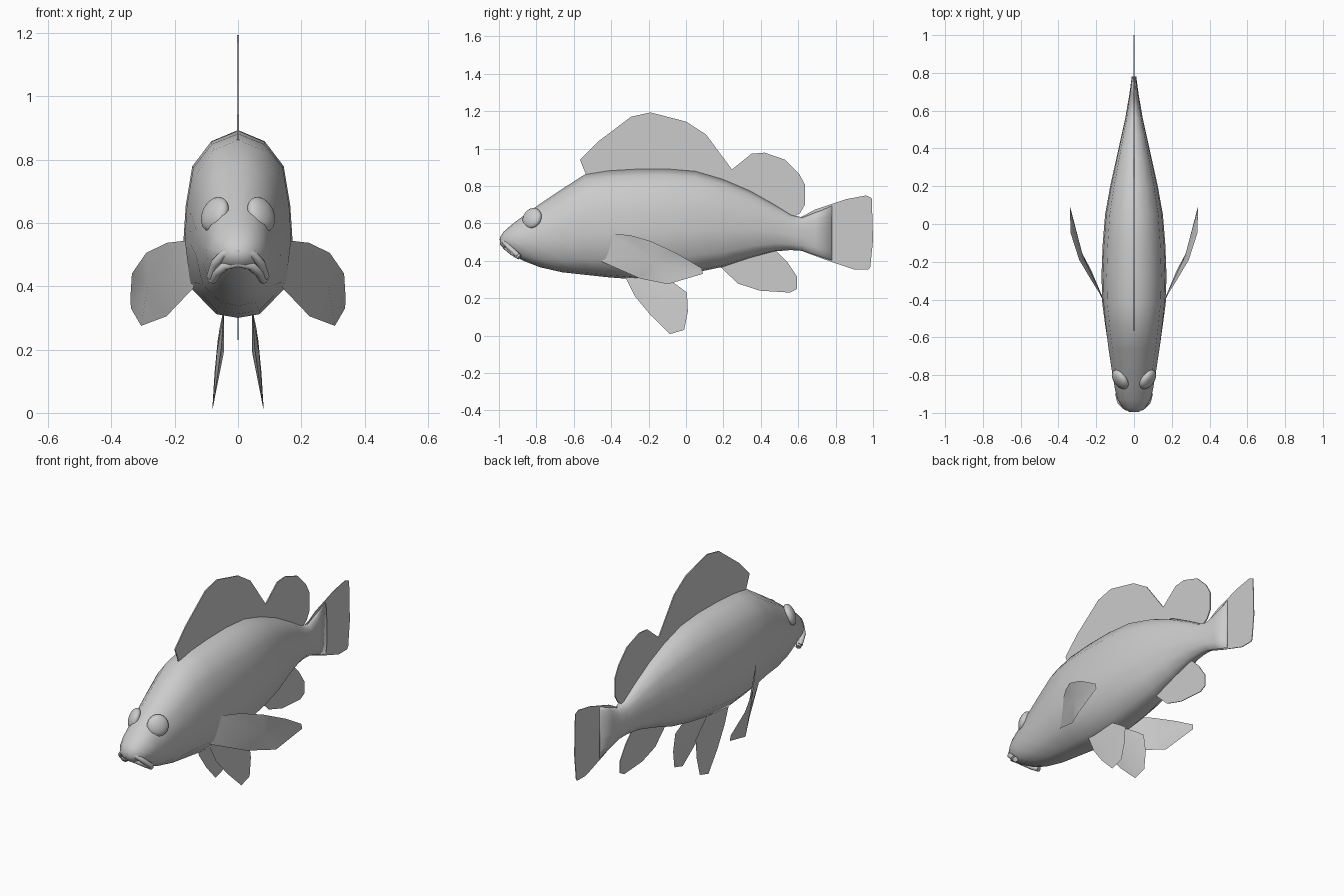
import bpy, bmesh, math
from mathutils import Vector, Matrix

cube = bpy.data.objects.get("Cube")
if cube:
    bpy.data.objects.remove(cube, do_unlink=True)

grey = bpy.data.materials.new("light grey")
grey.use_nodes = True
COLOUR = (0.6, 0.6, 0.6, 1)
grey.diffuse_color = COLOUR
grey.node_tree.nodes["Principled BSDF"].inputs["Base Color"].default_value = COLOUR


def add_object(name, bm, smooth=True):
    bmesh.ops.recalc_face_normals(bm, faces=bm.faces)
    for f in bm.faces:
        f.smooth = smooth
    mesh = bpy.data.meshes.new(name)
    bm.to_mesh(mesh)
    bm.free()
    mesh.materials.append(grey)
    ob = bpy.data.objects.new(name, mesh)
    bpy.context.collection.objects.link(ob)
    return ob


def flat_fin(name, outline, thickness=0.004):
    """Thin upright plate on the centre line from a (y, z) outline."""
    bm = bmesh.new()
    bm.faces.new([bm.verts.new((0, y, z)) for y, z in outline])
    ob = add_object(name, bm, False)
    mod = ob.modifiers.new("thickness", 'SOLIDIFY')
    mod.thickness, mod.offset = thickness, 0


def paired_fin(name, outline, centre, bulge):
    """Thin lens-shaped fin: rim points joined to two raised centre points."""
    for side, label in ((1, "left"), (-1, "right")):
        bm = bmesh.new()
        rim = [bm.verts.new((side * x, y, z)) for x, y, z in outline]
        for s in (1, -1):
            mid = bm.verts.new((side * (centre[0] + s * bulge), centre[1], centre[2]))
            for a, b in zip(rim, rim[1:] + rim[:1]):
                bm.faces.new((a, b, mid))
        # keep the thin rim crisp
        edges = [e for e in bm.edges if e.verts[0] in rim and e.verts[1] in rim]
        for e in edges:
            e.smooth = False
        add_object(label + "_" + name, bm)


# Body stations: y, bottom z, top z, half width
stations = [
    (-0.995, 0.485, 0.525, 0.025), (-0.975, 0.465, 0.555, 0.058),
    (-0.93, 0.435, 0.595, 0.088), (-0.87, 0.40, 0.64, 0.102),
    (-0.78, 0.365, 0.705, 0.118), (-0.66, 0.338, 0.785, 0.138),
    (-0.54, 0.325, 0.862, 0.154), (-0.42, 0.312, 0.882, 0.168),
    (-0.27, 0.30, 0.891, 0.172), (-0.11, 0.312, 0.893, 0.166),
    (0.05, 0.337, 0.88, 0.153), (0.20, 0.368, 0.836, 0.126),
    (0.34, 0.415, 0.776, 0.095), (0.47, 0.45, 0.703, 0.066),
    (0.56, 0.457, 0.647, 0.046), (0.62, 0.453, 0.632, 0.036),
    (0.69, 0.43, 0.66, 0.024), (0.78, 0.40, 0.70, 0.012),
]
# Half cross-sections (width fraction, height fraction), round and deep-bodied
ROUND = [(0, 1), (0.48, 0.94), (0.82, 0.78), (1, 0.5), (0.93, 0.3), (0.7, 0.12), (0.38, 0.03), (0, 0)]
DEEP = [(0, 1), (0.5, 0.94), (0.84, 0.81), (0.96, 0.6), (1, 0.42), (0.9, 0.17), (0.4, 0.02), (0, 0)]

bm = bmesh.new()
rings = []
for y, lo, hi, w in stations:
    t = max(0, min(1, (y + 0.9) / 0.45))
    half = [((1 - t) * a[0] + t * b[0], (1 - t) * a[1] + t * b[1]) for a, b in zip(ROUND, DEEP)]
    section = half + [(-u, v) for u, v in half[-2:0:-1]]
    rings.append([bm.verts.new((u * w, y, lo + v * (hi - lo))) for u, v in section])
for r, s in zip(rings, rings[1:]):
    for i in range(len(r)):
        j = (i + 1) % len(r)
        bm.faces.new((r[i], r[j], s[j], s[i]))
bm.faces.new(rings[0])
bm.faces.new(rings[-1])
add_object("body", bm)

# Lips: bevelled curves around the snout
for name, pts, depth in (
        ("upper_lip", [(0.086, -0.90, 0.43), (0.074, -0.945, 0.47), (0.045, -0.972, 0.502), (0, -0.983, 0.515)], 0.014),
        ("lower_lip", [(0.082, -0.89, 0.42), (0.066, -0.93, 0.445), (0.04, -0.955, 0.465), (0, -0.965, 0.474)], 0.015)):
    path = pts + [(-x, y, z) for x, y, z in pts[-2::-1]]
    cu = bpy.data.curves.new(name, 'CURVE')
    cu.dimensions = '3D'
    cu.bevel_depth, cu.bevel_resolution = depth, 2
    cu.use_fill_caps = True
    sp = cu.splines.new('POLY')
    sp.points.add(len(path) - 1)
    for p, co in zip(sp.points, path):
        p.co = (*co, 1)
    sp.use_smooth = True
    cu.materials.append(grey)
    bpy.context.collection.objects.link(bpy.data.objects.new(name, cu))

# Eyes: flattened spheres facing out, forward and slightly up
for side, label in ((1, "left"), (-1, "right")):
    bm = bmesh.new()
    bmesh.ops.create_uvsphere(bm, u_segments=20, v_segments=12, radius=1)
    turn = Vector((side * 0.76, -0.55, 0.36)).to_track_quat('Z', 'Y').to_matrix().to_4x4()
    bm.transform(Matrix.Translation((side * 0.073, -0.823, 0.627)) @ turn
                 @ Matrix.Diagonal((0.058, 0.058, 0.03, 1)))
    add_object(label + "_eye", bm)

# Centre-line fins
flat_fin("front_dorsal_fin", [
    (-0.53, 0.85), (-0.567, 0.94), (-0.47, 1.037), (-0.294, 1.17), (-0.19, 1.193), (0, 1.144),
    (0.107, 1.075), (0.246, 0.888), (0.27, 0.79), (0.1, 0.84), (-0.2, 0.86)], 0.006)
flat_fin("rear_dorsal_fin", [
    (0.246, 0.888), (0.35, 0.972), (0.42, 0.978), (0.53, 0.94), (0.604, 0.866), (0.636, 0.807),
    (0.636, 0.70), (0.61, 0.655), (0.567, 0.63), (0.45, 0.68), (0.27, 0.79)], 0.006)
flat_fin("anal_fin", [
    (0.17, 0.38), (0.278, 0.278), (0.396, 0.24), (0.556, 0.23), (0.594, 0.25),
    (0.594, 0.315), (0.54, 0.396), (0.476, 0.46), (0.32, 0.43)])
flat_fin("tail_fin", [
    (0.60, 0.625), (0.69, 0.674), (0.86, 0.73), (0.963, 0.749), (0.993, 0.735), (0.995, 0.68),
    (1.0, 0.51), (0.985, 0.365), (0.975, 0.353), (0.90, 0.353), (0.743, 0.406), (0.60, 0.46)])

# Paired fins
paired_fin("pectoral_fin", [
    (0.155, -0.41, 0.545), (0.225, -0.30, 0.537), (0.29, -0.19, 0.505), (0.335, -0.05, 0.44),
    (0.34, 0.085, 0.36), (0.338, 0.09, 0.33), (0.306, -0.096, 0.275), (0.226, -0.246, 0.305),
    (0.14, -0.45, 0.395)], (0.278, -0.17, 0.40), 0.008)
paired_fin("pelvic_fin", [
    (0.045, -0.33, 0.325), (0.052, -0.273, 0.21), (0.066, -0.19, 0.11), (0.081, -0.086, 0.008),
    (0.08, -0.01, 0.03), (0.074, 0.01, 0.128), (0.064, 0.005, 0.23), (0.057, -0.053, 0.273),
    (0.045, -0.14, 0.33)], (0.056, -0.12, 0.19), 0.011)
